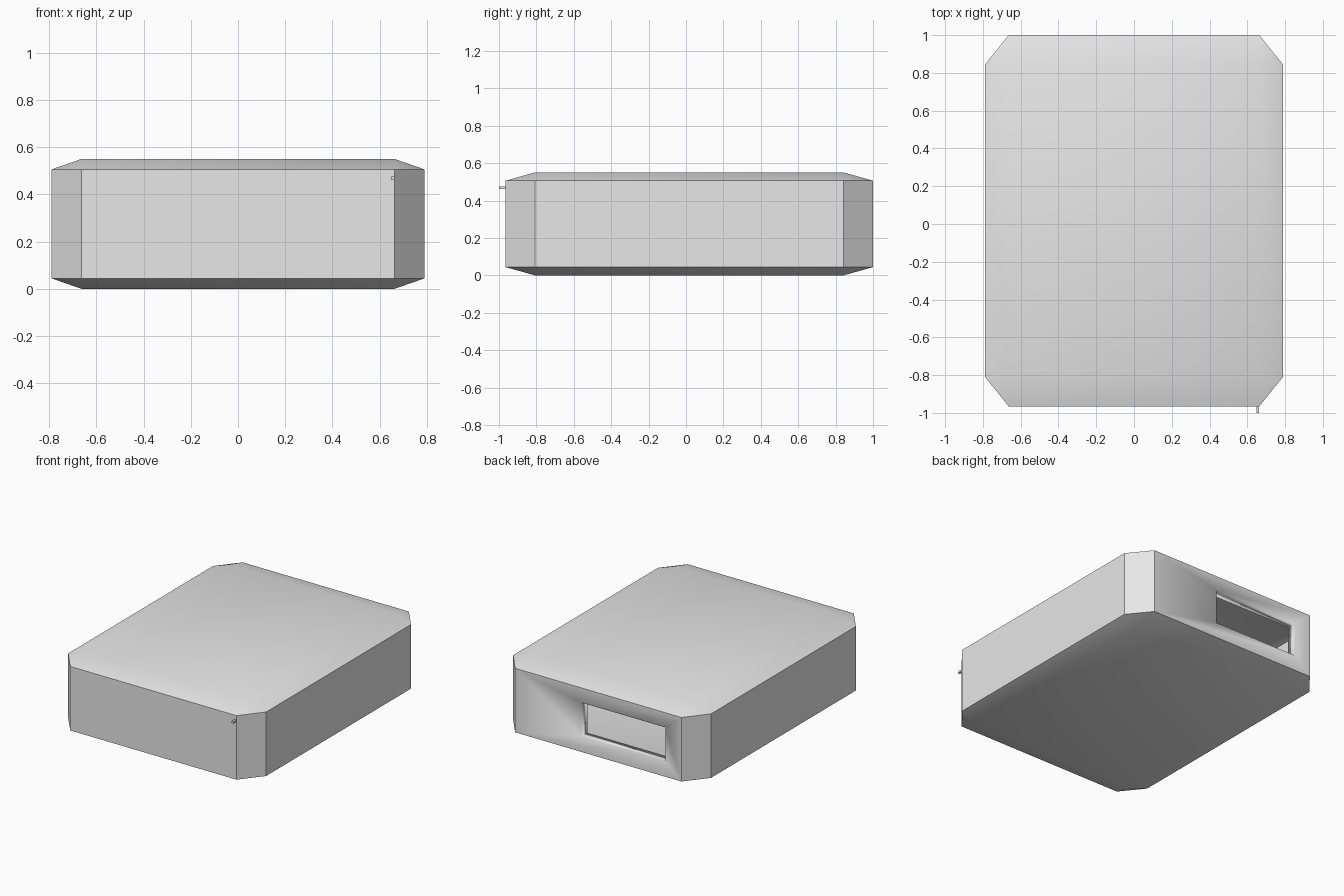
import bpy, bmesh, math
from mathutils import Matrix

cube = bpy.data.objects.get("Cube")
if cube:
    bpy.data.objects.remove(cube, do_unlink=True)

GREY = (0.8, 0.8, 0.8, 1.0)
grey = bpy.data.materials.new("light grey")
grey.use_nodes = True
grey.diffuse_color = GREY
grey.node_tree.nodes["Principled BSDF"].inputs["Base Color"].default_value = GREY


def box(lo, hi):
    """Bmesh box between two corners."""
    bm = bmesh.new()
    size = [b - a for a, b in zip(lo, hi)]
    mid = [(a + b) / 2 for a, b in zip(lo, hi)]
    bmesh.ops.create_cube(bm, size=1, matrix=Matrix.Translation(mid) @ Matrix.Diagonal((*size, 1)))
    return bm


def add_object(name, bm):
    mesh = bpy.data.meshes.new(name)
    bm.to_mesh(mesh)
    bm.free()
    mesh.materials.append(grey)
    ob = bpy.data.objects.new(name, mesh)
    bpy.context.collection.objects.link(ob)
    return ob


# Case: a bevelled cube, proportioned so the bevel follows each axis
bm = bmesh.new()
bmesh.ops.create_cube(bm, size=2)
bmesh.ops.bevel(bm, geom=bm.edges[:], offset=0.16, offset_type='OFFSET',
                segments=1, affect='EDGES', profile=0.5)
bmesh.ops.transform(bm, verts=bm.verts[:],
                    matrix=Matrix.Translation((0, 0.0175, 0.275)) @ Matrix.Diagonal((0.79, 0.9825, 0.275, 1)))
bm.normal_update()

# Window through the back wall: inset the back face and open it
back = max(bm.faces, key=lambda f: f.calc_center_median().y)
bmesh.ops.inset_region(bm, faces=[back], thickness=0.05, use_even_offset=True)
mid = back.calc_center_median()
for v in back.verts:
    v.co.x = 0.135 if v.co.x > mid.x else -0.535
    v.co.z = 0.40 if v.co.z > mid.z else 0.155
bmesh.ops.delete(bm, geom=[back], context='FACES')
case = add_object("case", bm)

# Smooth top and bottom, crisp side edges
bpy.ops.object.select_all(action='DESELECT')
case.select_set(True)
bpy.context.view_layer.objects.active = case
bpy.ops.object.shade_smooth_by_angle(angle=math.radians(30))

# Hollow shell with thick walls
shell = case.modifiers.new("wall", 'SOLIDIFY')
shell.thickness = 0.07
shell.offset = -1
shell.use_even_offset = True

# Tiny pin on the front, near the upper corner
add_object("front_pin", box((0.648, -1.0, 0.461), (0.663, -0.955, 0.476)))
